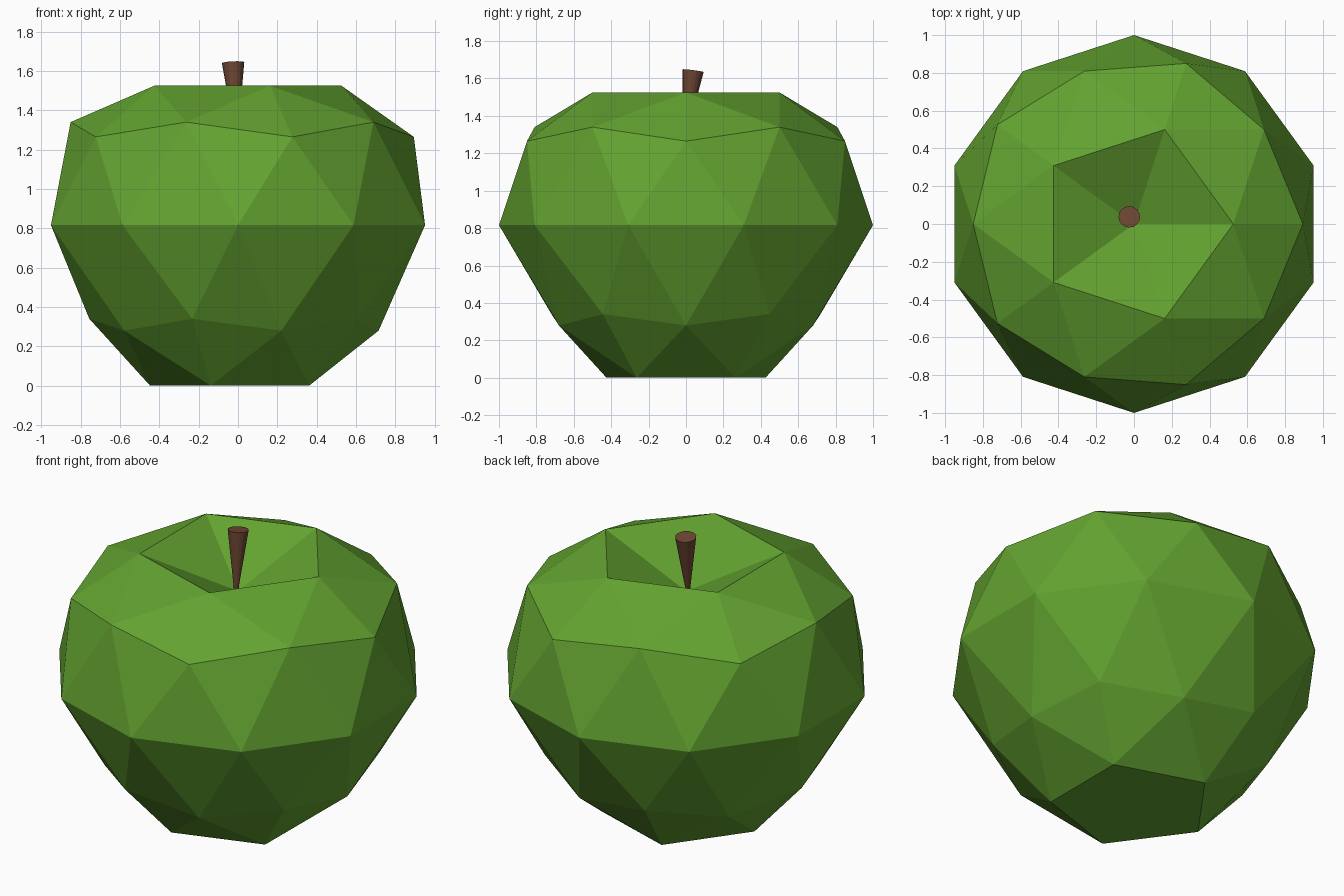
import bpy
import bmesh
from mathutils import Vector

if "Cube" in bpy.data.objects:
    bpy.data.objects.remove(bpy.data.objects["Cube"], do_unlink=True)


def make_material(name, rgb):
    mat = bpy.data.materials.new(name)
    mat.use_nodes = True
    color = (*rgb, 1.0)
    mat.diffuse_color = color
    mat.node_tree.nodes["Principled BSDF"].inputs["Base Color"].default_value = color
    return mat


def make_object(name, bm, mat):
    bmesh.ops.recalc_face_normals(bm, faces=bm.faces)
    mesh = bpy.data.meshes.new(name)
    bm.to_mesh(mesh)
    bm.free()
    mesh.materials.append(mat)
    obj = bpy.data.objects.new(name, mesh)
    bpy.context.collection.objects.link(obj)
    return obj


green = make_material("apple green", (0.125, 0.365, 0.030))
brown = make_material("stem brown", (0.155, 0.062, 0.033))

# Fruit body: a low-poly sphere whose rings are reshaped to an apple profile
# (height on unit sphere, new radius, new height)
RINGS = [
    (1.0, 0.0, 1.30),        # bottom of the dimple
    (0.851, 0.526, 1.525),   # rim
    (0.526, 0.851, 1.34),
    (0.447, 0.894, 1.265),
    (0.0, 1.0, 0.816),       # widest ring
    (-0.447, 0.756, 0.34),
    (-0.526, 0.715, 0.28),
    (-0.851, 0.447, 0.0),    # flat base
    (-1.0, 0.0, 0.0),
]
bm = bmesh.new()
bmesh.ops.create_icosphere(bm, subdivisions=2, radius=1.0)
for v in bm.verts:
    height = v.co.normalized().z
    _, radius, z = min(RINGS, key=lambda ring: abs(ring[0] - height))
    flat = Vector((v.co.x, v.co.y, 0.0))
    flat = flat.normalized() * radius if radius else Vector()
    v.co = flat + Vector((0.0, 0.0, z))
make_object("apple_body", bm, green)

# Stem: a leaning tapered cylinder, narrow at the dimple
bottom = Vector((-0.008, -0.008, 1.28))
top = Vector((-0.025, 0.038, 1.642))
axis = top - bottom
bm = bmesh.new()
bmesh.ops.create_cone(bm, cap_ends=True, segments=16, radius1=0.008,
                      radius2=0.057, depth=axis.length)
stem = make_object("stem", bm, brown)
stem.location = (bottom + top) / 2
stem.rotation_euler = axis.to_track_quat("Z", "Y").to_euler()
